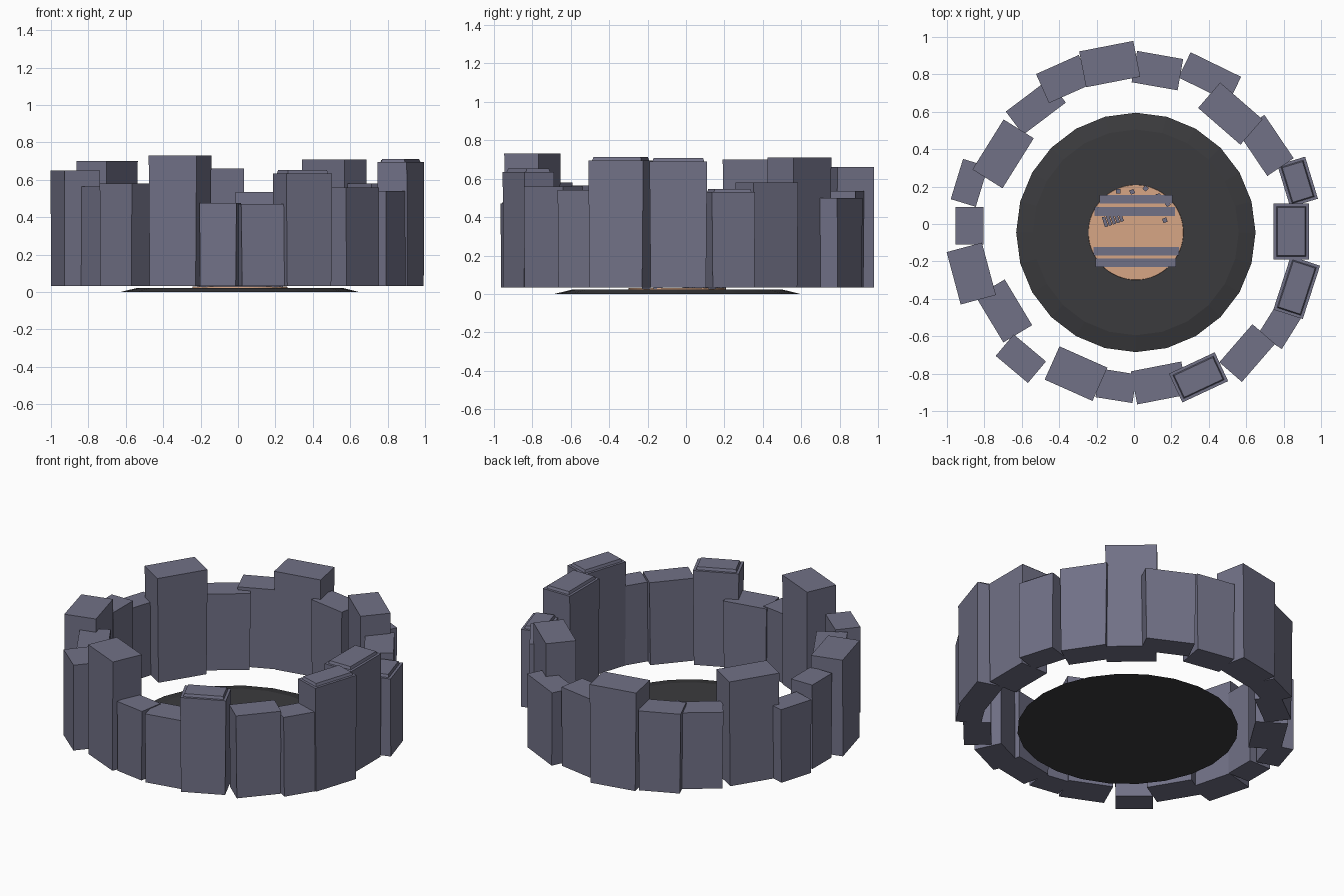
import bpy, bmesh, math
from mathutils import Matrix

if "Cube" in bpy.data.objects:
    bpy.data.objects.remove(bpy.data.objects["Cube"])


def material(name, color):
    m = bpy.data.materials.new(name)
    m.diffuse_color = (*color, 1)
    m.use_nodes = True
    m.node_tree.nodes["Principled BSDF"].inputs["Base Color"].default_value = m.diffuse_color
    return m


stone = material("blue grey stone", (0.165, 0.165, 0.24))
soot = material("dark soot", (0.043, 0.043, 0.047))
glow = material("orange embers", (0.68, 0.38, 0.235))


def finish(bm, name, mat, matrix=Matrix()):
    bmesh.ops.recalc_face_normals(bm, faces=bm.faces)
    me = bpy.data.meshes.new(name)
    bm.to_mesh(me)
    bm.free()
    me.materials.append(mat)
    ob = bpy.data.objects.new(name, me)
    ob.matrix_world = matrix
    bpy.context.collection.objects.link(ob)
    return ob


def box(name, x, y, z0, z1, d, w, rot=0, cap=False, taper=1.0, mat=stone):
    """Box with depth d along its own x, width w along y, narrowed at the bottom."""
    bm = bmesh.new()
    bmesh.ops.create_cube(bm, size=1)
    for v in bm.verts:
        t = taper if v.co.z < 0 else 1
        v.co = (v.co.x * d, v.co.y * w * t, z0 if v.co.z < 0 else z1)
    if cap:  # raised, inset slab on the top
        bm.normal_update()
        top = max(bm.faces, key=lambda f: f.calc_center_median().z)
        bmesh.ops.inset_region(bm, faces=[top], thickness=0.022)
        up = bmesh.ops.inset_region(bm, faces=[top], thickness=0.008)
        for v in top.verts:
            v.co.z += 0.017
    return finish(bm, name, mat, Matrix.Translation((x, y, 0)) @ Matrix.Rotation(math.radians(rot), 4, 'Z'))


def disc(name, x, y, z0, z1, r0, r1, n, mat):
    bm = bmesh.new()
    bmesh.ops.create_cone(bm, cap_ends=True, segments=n, radius1=r0, radius2=r1, depth=z1 - z0)
    return finish(bm, name, mat, Matrix.Translation((x, y, (z0 + z1) / 2)))


# Ring of stones: x, y, width, depth, outward angle, top height
ring = [
    (.84, -.04, .30, .19, 0, .69), (.875, .225, .235, .155, 17, .53),
    (.705, .42, .28, .17, 34, .58), (.515, .59, .30, .18, 49, .71),
    (.405, .785, .30, .15, 64, .50), (.125, .82, .25, .17, 80, .535),
    (-.13, .855, .295, .195, 101, .66), (-.375, .775, .25, .17, 114, .54),
    (-.525, .625, .285, .155, 127, .52), (-.70, .375, .315, .19, 148, .70),
    (-.88, .22, .225, .14, 163, .50), (-.88, -.01, .20, .15, 180, .57),
    (-.87, -.265, .29, .195, 195, .65), (-.695, -.465, .285, .18, 211, .565),
    (-.605, -.72, .225, .15, 230, .58), (-.31, -.80, .28, .195, 246, .73),
    (-.095, -.865, .20, .155, 261, .475), (.135, -.85, .275, .18, 281, .47),
    (.345, -.82, .27, .17, 295, .635), (.605, -.69, .27, .16, 319, .56),
    (.785, -.535, .22, .15, 328, .54), (.87, -.34, .30, .165, 342, .695),
]
for i, (x, y, w, d, a, h) in enumerate(ring):
    box(f"ring_stone_{i + 1}", x, y, .033, h, d, w, a, cap=i in (0, 1, 18, 21), taper=.96)

# Ash bed and glowing centre
disc("ash_bed", .01, -.045, 0, .022, .64, .55, 24, soot)
disc("ember_bed", .01, -.045, .018, .03, .255, .253, 64, glow)

# Flat bars lying on the embers: x, y, length
for i, (x, y, l) in enumerate([(.01, .132, .39), (.005, .067, .43), (.012, -.145, .455), (.01, -.207, .43)]):
    box(f"ember_bar_{i + 1}", x, y, .026, .037, l, .046)

# Small chips
chips = [(-.085, .175), (-.01, .172), (.062, .19), (-.145, .142), (.13, .15),
         (.18, .107), (-.188, .075), (.2, .075), (.165, .02)]
for i, (x, y) in enumerate(chips):
    box(f"chip_{i + 1}", x, y, .028, .042, .024, .024, 25 * i)

# Short log broken into slices
for i in range(5):
    box(f"log_slice_{i + 1}", -.155 + i * .021, .012 + i * .007, .028, .042, .018, .055, 18)
